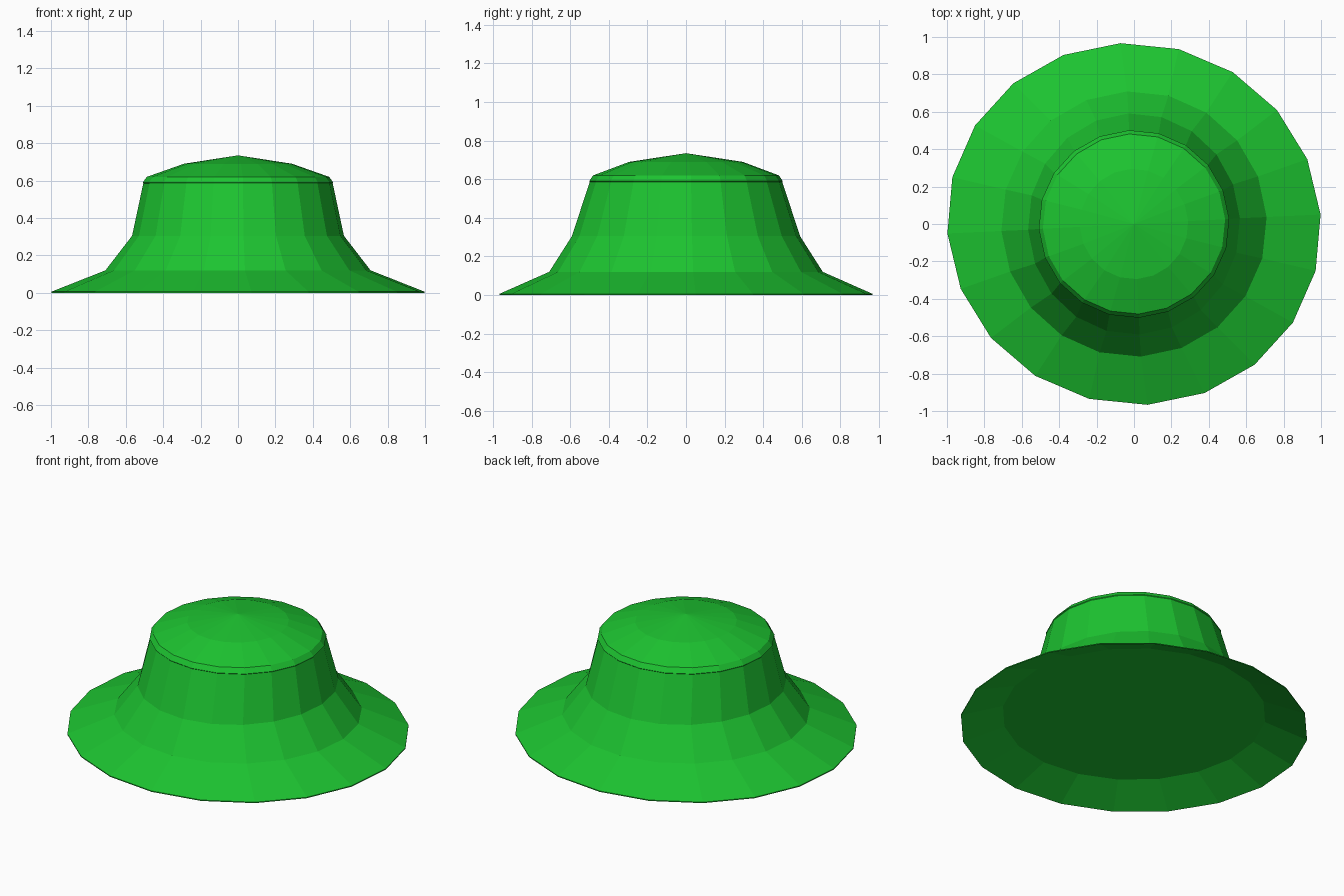
import bpy, bmesh, math

if "Cube" in bpy.data.objects:
    bpy.data.objects.remove(bpy.data.objects["Cube"])

SIDES = 20
PHASE = math.radians(3)

green = bpy.data.materials.new("green")
green.diffuse_color = (0.012, 0.55, 0.03, 1)
green.use_nodes = True
green.node_tree.nodes["Principled BSDF"].inputs["Base Color"].default_value = green.diffuse_color


def lathe(name, rings, start=None, end=None):
    """Faceted elliptical rings (rx, ry, z, skew), optionally closed by a point at each end."""
    bm = bmesh.new()
    loops = []
    for rx, ry, z, skew in rings:
        loop = []
        for i in range(SIDES):
            a = PHASE + i * math.tau / SIDES
            x = rx * math.cos(a) + skew * math.sin(a)
            loop.append(bm.verts.new((x, ry * math.sin(a), z)))
        loops.append(loop)
    for lo, hi in zip(loops, loops[1:]):
        for i in range(SIDES):
            j = (i + 1) % SIDES
            bm.faces.new((lo[i], lo[j], hi[j], hi[i]))
    for z, loop, flip in ((start, loops[0], True), (end, loops[-1], False)):
        if z is None:
            continue
        tip = bm.verts.new((0, 0, z))
        for i in range(SIDES):
            pair = (loop[i], loop[(i + 1) % SIDES])
            bm.faces.new((*(pair[::-1] if flip else pair), tip))
    mesh = bpy.data.meshes.new(name)
    bm.to_mesh(mesh)
    bm.free()
    mesh.materials.append(green)
    obj = bpy.data.objects.new(name, mesh)
    bpy.context.collection.objects.link(obj)
    return obj


# Brim with closed, recessed underside and flared crown wall
lathe("brim_and_crown_wall", [
    (0.755, 0.755, 0.09, 0),
    (1.0, 0.968, 0.0, -0.02),
    (1.0, 0.968, 0.006, -0.02),
    (0.71, 0.71, 0.12, 0),
    (0.567, 0.592, 0.305, 0),
    (0.505, 0.497, 0.595, 0),
], start=0.09)

# Shallow domed top with a slight overhanging edge
lathe("crown_top", [
    (0.505, 0.497, 0.583, 0),
    (0.51, 0.502, 0.59, 0),
    (0.488, 0.482, 0.62, 0),
    (0.29, 0.295, 0.69, 0),
], end=0.735)
